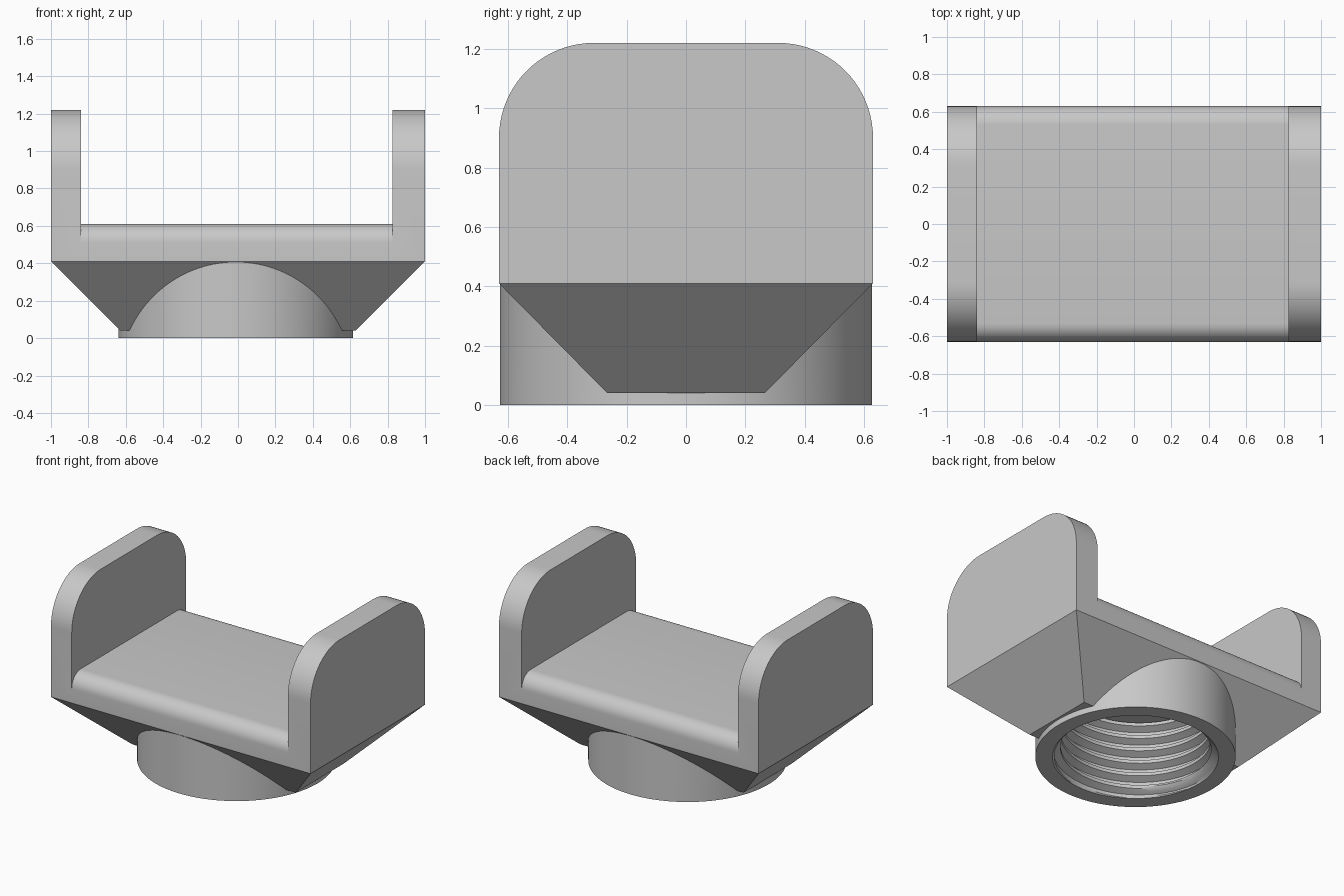
import bpy, bmesh, math

cube = bpy.data.objects.get("Cube")
if cube:
    bpy.data.objects.remove(cube, do_unlink=True)

grey = bpy.data.materials.new("plain_grey")
grey.use_nodes = True
colour = (0.58, 0.58, 0.58, 1)
grey.diffuse_color = colour
grey.node_tree.nodes["Principled BSDF"].inputs["Base Color"].default_value = colour

HALF_Y, RIM_Z, TOP_Z = 0.63, 0.41, 1.22
CENTRE_X = -0.012


def make_object(name, bm):
    bmesh.ops.recalc_face_normals(bm, faces=bm.faces[:])
    mesh = bpy.data.meshes.new(name)
    bm.to_mesh(mesh)
    bm.free()
    mesh.materials.append(grey)
    obj = bpy.data.objects.new(name, mesh)
    bpy.context.collection.objects.link(obj)
    return obj


def arch(radius, top, steps):
    """Rounded shoulders of a (y, z) profile, from +y over to -y."""
    pts = []
    for side, start in ((1, 0), (-1, 90)):
        for i in range(steps + 1):
            a = math.radians(start + 90 * i / steps)
            pts.append((side * (HALF_Y - radius) + radius * math.cos(a),
                        top - radius + radius * math.sin(a)))
    return pts


def prism(profile, x0, x1):
    """Extrude a (y, z) profile along x."""
    bm = bmesh.new()
    ends = [[bm.verts.new((x, y, z)) for y, z in profile] for x in (x0, x1)]
    for ring in ends:
        bm.faces.new(ring)
    n = len(profile)
    for i in range(n):
        k = (i + 1) % n
        bm.faces.new((ends[0][i], ends[0][k], ends[1][k], ends[1][i]))
    return bm


def combine(target, tool, operation):
    mod = target.modifiers.new(operation.lower(), 'BOOLEAN')
    mod.operation = operation
    mod.solver = 'EXACT'
    mod.object = tool
    bpy.context.view_layer.objects.active = target
    bpy.ops.object.modifier_apply(modifier=mod.name)
    bpy.data.objects.remove(tool, do_unlink=True)


# Full-width block with rounded shoulders, tapering below to a small foot
profile = [(-HALF_Y, RIM_Z), (HALF_Y, RIM_Z)] + arch(0.32, TOP_Z, 20)
bm = prism(profile, -1, 1)
bm.faces.ensure_lookup_table()
base = next(f for f in bm.faces if all(abs(v.co.z - RIM_Z) < 1e-5 for v in f.verts))
grown = bmesh.ops.extrude_face_region(bm, geom=[base])["geom"]
for v in (g for g in grown if isinstance(g, bmesh.types.BMVert)):
    v.co.x -= math.copysign(0.37, v.co.x)
    v.co.y -= math.copysign(0.365, v.co.y)
    v.co.z = 0.04
if base.is_valid:
    bmesh.ops.delete(bm, geom=[base], context='FACES_ONLY')
bracket = make_object("cradle_bracket", bm)

# Slot between the side walls, leaving a tray with rounded edges
tray = arch(0.1, 0.61, 10)
slot = ([(0.8, 1.4), (0.8, 0.51)] + tray + [(-0.8, 0.51), (-0.8, 1.4)])
combine(bracket, make_object("slot_cutter", prism(slot, -0.84, 0.825)), 'DIFFERENCE')

# Round collar underneath
bm = bmesh.new()
bmesh.ops.create_cone(bm, cap_ends=True, segments=96, radius1=0.627, radius2=0.627, depth=0.45)
bmesh.ops.translate(bm, verts=bm.verts[:], vec=(CENTRE_X, 0, 0.225))
combine(bracket, make_object("collar", bm), 'UNION')

# Threaded bore with a chamfered mouth, as a helical cutter
PITCH, STEPS, SEGMENTS = 0.09, 8, 72
Z0, Z1 = -0.05, 0.53


def bore_radius(z, turn):
    u = (z / PITCH - turn) % 1
    crest = min(1, max(0, abs(2 * u - 1) * 2 - 0.5))
    return max(0.515 - 0.045 * crest, 0.52 - z)


bm = bmesh.new()
first = math.floor(Z0 / PITCH * STEPS) - STEPS
last = math.ceil(Z1 / PITCH * STEPS)
grid = {}
for j in range(first, last + 1):
    for i in range(SEGMENTS):
        turn = i / SEGMENTS
        z = min(Z1, max(Z0, (j / STEPS + turn) * PITCH))
        r, a = bore_radius(z, turn), math.tau * turn
        grid[i, j] = bm.verts.new((CENTRE_X + r * math.cos(a), r * math.sin(a), z))


def helix_vert(i, j):
    if i == SEGMENTS:
        i, j = 0, min(j + STEPS, last)
    return grid[i, j]


for j in range(first, last):
    for i in range(SEGMENTS):
        corners = [helix_vert(i, j), helix_vert(i + 1, j),
                   helix_vert(i + 1, j + 1), helix_vert(i, j + 1)]
        corners = list(dict.fromkeys(corners))
        if len(corners) > 2:
            bm.faces.new(corners)
bmesh.ops.remove_doubles(bm, verts=bm.verts[:], dist=1e-5)
bmesh.ops.delete(bm, geom=[v for v in bm.verts if not v.link_faces], context='VERTS')
bmesh.ops.holes_fill(bm, edges=[e for e in bm.edges if e.is_boundary], sides=0)
combine(bracket, make_object("bore_cutter", bm), 'DIFFERENCE')

# Smooth curves, keep edges crisp
bpy.ops.object.select_all(action='DESELECT')
bracket.select_set(True)
bpy.context.view_layer.objects.active = bracket
bpy.ops.object.shade_smooth_by_angle(angle=math.radians(25))
